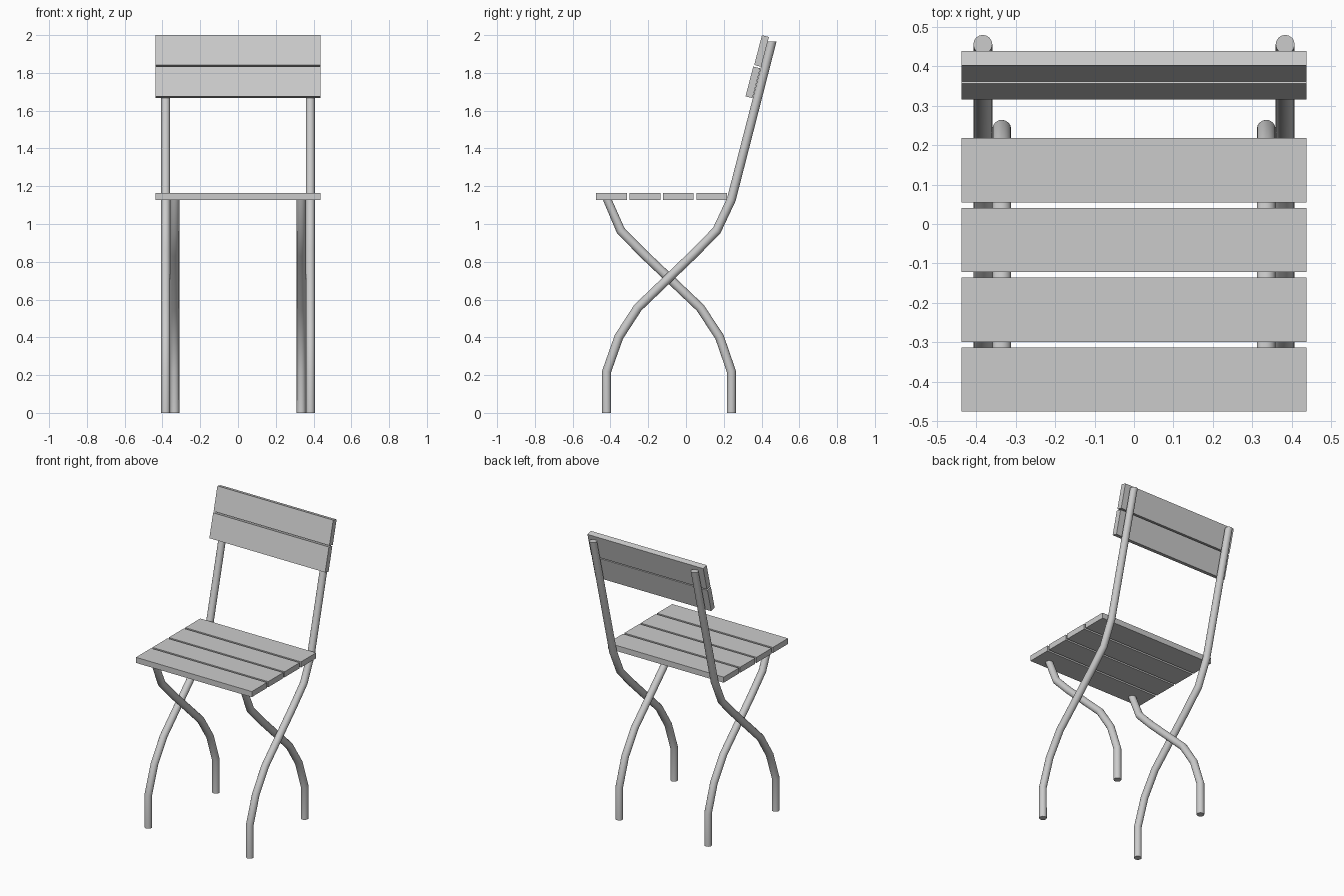
import bpy, bmesh, math
from mathutils import Vector

if "Cube" in bpy.data.objects:
    bpy.data.objects.remove(bpy.data.objects["Cube"])

TILT = math.atan2(0.215, 0.83)   # lean of the backrest
RADIUS, SIDES = 0.024, 16


def make_object(name, bm):
    bmesh.ops.recalc_face_normals(bm, faces=bm.faces)
    mesh = bpy.data.meshes.new(name)
    bm.to_mesh(mesh)
    bm.free()
    ob = bpy.data.objects.new(name, mesh)
    bpy.context.collection.objects.link(ob)
    return ob


def slat(name, y, z, height, depth, tilt=0.0):
    bm = bmesh.new()
    bmesh.ops.create_cube(bm, size=1)
    bmesh.ops.scale(bm, vec=(0.874, depth, height), verts=bm.verts)
    ob = make_object(name, bm)
    ob.location = (0, y, z)
    ob.rotation_euler.x = -tilt


def tube(name, x, path):
    """Round tube along a (y, z) path; both ends are cut level."""
    pts = [Vector(p) for p in path]
    bm = bmesh.new()
    rings = []
    for i, p in enumerate(pts):
        if i in (0, len(pts) - 1):
            side = Vector((1, 0))
        else:
            t = (p - pts[i - 1]).normalized() + (pts[i + 1] - p).normalized()
            t.normalize()
            side = Vector((t.y, -t.x))
        ring = []
        for k in range(SIDES):
            a = 2 * math.pi * k / SIDES
            q = p + side * RADIUS * math.sin(a)
            ring.append(bm.verts.new((x + RADIUS * math.cos(a), q.x, q.y)))
        rings.append(ring)
    for a, b in zip(rings, rings[1:]):
        for k in range(SIDES):
            n = (k + 1) % SIDES
            bm.faces.new((a[k], a[n], b[n], b[k]))
    bm.faces.new(rings[0])
    bm.faces.new(rings[-1])
    ob = make_object(name, bm)
    bpy.ops.object.select_all(action='DESELECT')
    ob.select_set(True)
    bpy.context.view_layer.objects.active = ob
    bpy.ops.object.shade_smooth_by_angle(angle=math.radians(40))


# Seat slats
for i, y in enumerate((-0.394, -0.217, -0.0405, 0.1365)):
    slat(f"seat_slat_{i + 1}", y, 1.146, 0.038, 0.163)

# Backrest slats
slat("back_slat_lower", 0.354, 1.750, 0.163, 0.038, TILT)
slat("back_slat_upper", 0.400, 1.916, 0.163, 0.038, TILT)

# Front legs sweep up into the backrest; rear legs cross them to the seat front
front_path = [(-0.42, 0), (-0.42, 0.22), (-0.355, 0.403), (-0.255, 0.557),
              (0.045, 0.845), (0.163, 0.966), (0.24, 1.13), (0.455, 1.965)]
rear_path = [(0.24, 0), (0.24, 0.22), (0.177, 0.403), (0.075, 0.557),
             (-0.228, 0.845), (-0.346, 0.966), (-0.417, 1.13)]
for label, s in (("left", -1), ("right", 1)):
    tube(f"front_leg_{label}", s * 0.383, front_path)
    tube(f"rear_leg_{label}", s * 0.335, rear_path)
